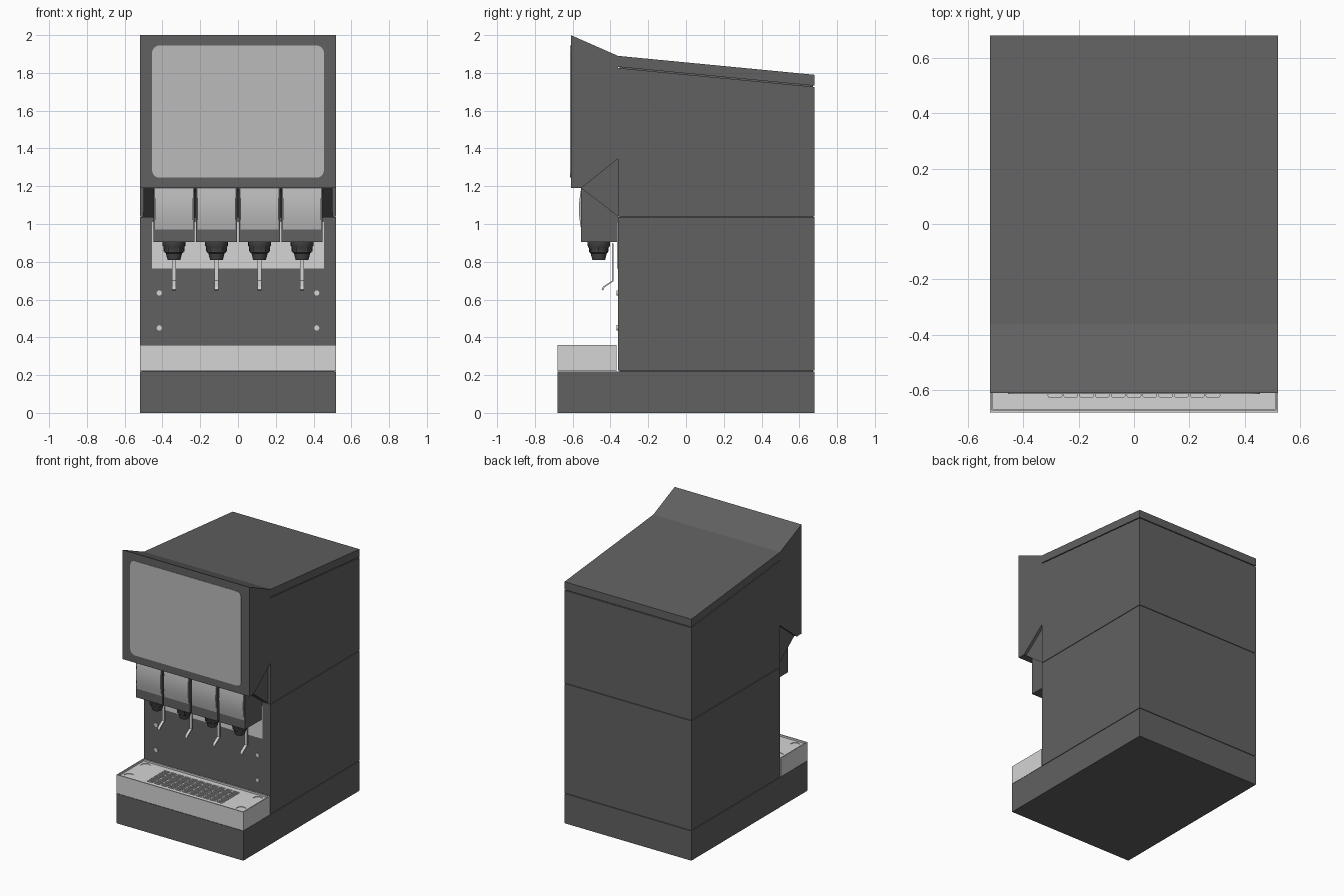
import bpy, bmesh, math
from mathutils import Vector

if "Cube" in bpy.data.objects:
    bpy.data.objects.remove(bpy.data.objects["Cube"], do_unlink=True)


def material(name, v):
    m = bpy.data.materials.new(name)
    m.use_nodes = True
    m.diffuse_color = (v, v, v, 1)
    m.node_tree.nodes["Principled BSDF"].inputs["Base Color"].default_value = (v, v, v, 1)
    return m


CASE = material("charcoal casing", 0.12)
BLACK = material("black plastic", 0.06)
PANEL = material("grey panel", 0.5)
STEEL = material("light steel", 0.66)


def finish(name, bm, mat, smooth=False):
    bmesh.ops.recalc_face_normals(bm, faces=bm.faces[:])
    me = bpy.data.meshes.new(name)
    bm.to_mesh(me)
    bm.free()
    me.materials.append(mat)
    ob = bpy.data.objects.new(name, me)
    bpy.context.collection.objects.link(ob)
    if smooth:
        bpy.ops.object.select_all(action='DESELECT')
        bpy.context.view_layer.objects.active = ob
        ob.select_set(True)
        bpy.ops.object.shade_smooth_by_angle(angle=math.radians(35))
    return ob


def add_prism(bm, profile, a, b, axis):
    """Extrude a 2D profile along an axis: x takes (y, z), y takes (x, z), z takes (x, y)."""
    i = "xyz".index(axis)

    def point(p, d):
        c = list(p)
        c.insert(i, d)
        return bm.verts.new(c)
    lo = [point(p, a) for p in profile]
    hi = [point(p, b) for p in profile]
    n = len(profile)
    bm.faces.new(lo)
    bm.faces.new(hi[::-1])
    for k in range(n):
        bm.faces.new((lo[k], hi[k], hi[(k + 1) % n], lo[(k + 1) % n]))


def prism(name, profile, a, b, mat, axis="x", smooth=False):
    bm = bmesh.new()
    add_prism(bm, profile, a, b, axis)
    return finish(name, bm, mat, smooth)


def rect(x0, x1, y0, y1):
    return [(x0, y0), (x1, y0), (x1, y1), (x0, y1)]


def rounded(x0, x1, y0, y1, r, steps=6):
    pts = []
    for q, (cx, cy) in enumerate([(x1 - r, y1 - r), (x0 + r, y1 - r), (x0 + r, y0 + r), (x1 - r, y0 + r)]):
        for s in range(steps + 1):
            t = math.pi / 2 * (q + s / steps)
            pts.append((cx + r * math.cos(t), cy + r * math.sin(t)))
    return pts


def disc(x, y, r, n=24):
    return [(x + r * math.cos(2 * math.pi * k / n), y + r * math.sin(2 * math.pi * k / n)) for k in range(n)]


def lathe(name, profile, x, y, mat, n=24):
    bm = bmesh.new()
    rings = [[bm.verts.new((px, py, z)) for px, py in disc(x, y, r, n)] for r, z in profile]
    for a, b in zip(rings, rings[1:]):
        for k in range(n):
            bm.faces.new((a[k], a[(k + 1) % n], b[(k + 1) % n], b[k]))
    bm.faces.new(rings[0])
    bm.faces.new(rings[-1])
    return finish(name, bm, mat, True)


W, FRONT, BACK = 0.52, -0.36, 0.68
GAP = 0.004


def roof(y, drop=0.0):
    return (y, 1.89 - 0.1 * (y - FRONT) / (BACK - FRONT) - drop)


# Casing: base, two body panels and sloped lid, with thin seams over an inner core
prism("base", rect(-0.68, BACK, 0, 0.22), -W, W, CASE)
prism("lower_body", rect(FRONT, BACK, 0.22 + GAP, 1.04 - GAP), -W, W, CASE)
prism("upper_body", [(FRONT, 1.04), (BACK, 1.04), roof(BACK, 0.064), roof(FRONT, 0.064)], -W, W, CASE)
prism("lid", [roof(FRONT, 0.058), roof(BACK, 0.058), roof(BACK), roof(FRONT)], -W, W, CASE)
prism("inner_core", [(FRONT + 0.008, 0.2), (BACK - 0.008, 0.2), roof(BACK - 0.008, 0.02),
                     roof(FRONT + 0.008, 0.02)], -W + 0.008, W - 0.008, CASE)

# Overhanging head with its recessed underside and display
prism("head", [(-0.61, 1.19), (-0.555, 1.19), (FRONT, 1.345), (FRONT, 1.89), (-0.61, 2.0)], -W, W, CASE)
prism("head_underside", [(-0.555, 1.19), (FRONT, 1.04), (FRONT, 1.345)], -0.5, 0.5, CASE)
prism("display_panel", rounded(-0.455, 0.455, 1.245, 1.945, 0.04), -0.613, -0.608, PANEL, "y")

# Splash plate and its screws
prism("splash_plate", rect(-0.455, 0.455, 0.765, 1.01), -0.364, -0.358, STEEL, "y")
for x in (-0.417, 0.417):
    for z in (0.45, 0.635):
        prism("screw", disc(x, z, 0.014, 12), -0.367, -0.358, STEEL, "y")

# Four valves: housing, bowed cover, nozzle and lever
bow = [(-0.555 - 0.012 * math.sin(math.pi * k / 10), 0.97 + 0.218 * k / 10) for k in range(11)]
lever_path = [(-0.392, 0.9), (-0.392, 0.7), (-0.44, 0.668), (-0.447, 0.652)]
lever_profile = lever_path + [(y + 0.008, z - 0.004) for y, z in reversed(lever_path)]
nozzle_profile = [(0.06, 0.91), (0.06, 0.885), (0.053, 0.875), (0.05, 0.85), (0.043, 0.845), (0.034, 0.81)]
for x in (-0.339, -0.114, 0.114, 0.339):
    prism("valve_housing", rect(-0.555, FRONT, 0.905, 1.19), x - 0.108, x + 0.108, CASE)
    prism("valve_cover", bow + [(-0.55, 1.188), (-0.55, 0.97)], x - 0.1, x + 0.1, PANEL, smooth=True)
    lathe("nozzle", nozzle_profile, x, -0.462, BLACK)
    for k in range(6):
        t = math.tau * k / 6
        c = Vector((x + 0.05 * math.cos(t), -0.462 + 0.05 * math.sin(t)))
        prism("nozzle_rib", disc(c.x, c.y, 0.006, 6), 0.855, 0.89, BLACK, "z")
    prism("lever", lever_profile, x - 0.01, x + 0.01, STEEL)

# Drip tray: rimmed box with pressed drain slots and corner feet dimples
TRAY_TOP, FLOOR = 0.36, 0.348
prism("drip_tray", rect(-0.68, -0.368, 0.222, 0.335), -W, W, STEEL)
for s in (-1, 1):
    prism("tray_side_rim", rect(-0.68, -0.368, 0.335, TRAY_TOP), s * W, s * (W - 0.008), STEEL)
for y in (-0.68, -0.376):
    prism("tray_end_rim", rect(-W + 0.008, W - 0.008, y, y + 0.008), 0.335, TRAY_TOP, STEEL, "z")
grate = prism("tray_grate", rect(-W + 0.01, W - 0.01, -0.67, -0.378), 0.334, FLOOR, STEEL, "z")

bm = bmesh.new()
for row in range(9):
    y = -0.618 + row * 0.024
    for col in range(11):
        x = (col - 5) * 0.057
        add_prism(bm, rounded(x - 0.025, x + 0.025, y - 0.008, y + 0.008, 0.0078, 3), 0.341, 0.37, "z")
for x in (-0.46, 0.46):
    for y in (-0.622, -0.426):
        add_prism(bm, disc(x, y, 0.033), 0.344, 0.37, "z")
cutter = finish("slot_cutter", bm, STEEL)
cutter.hide_render = True
cutter.hide_set(True)
mod = grate.modifiers.new("slots", 'BOOLEAN')
mod.operation = 'DIFFERENCE'
mod.solver = 'EXACT'
mod.object = cutter
